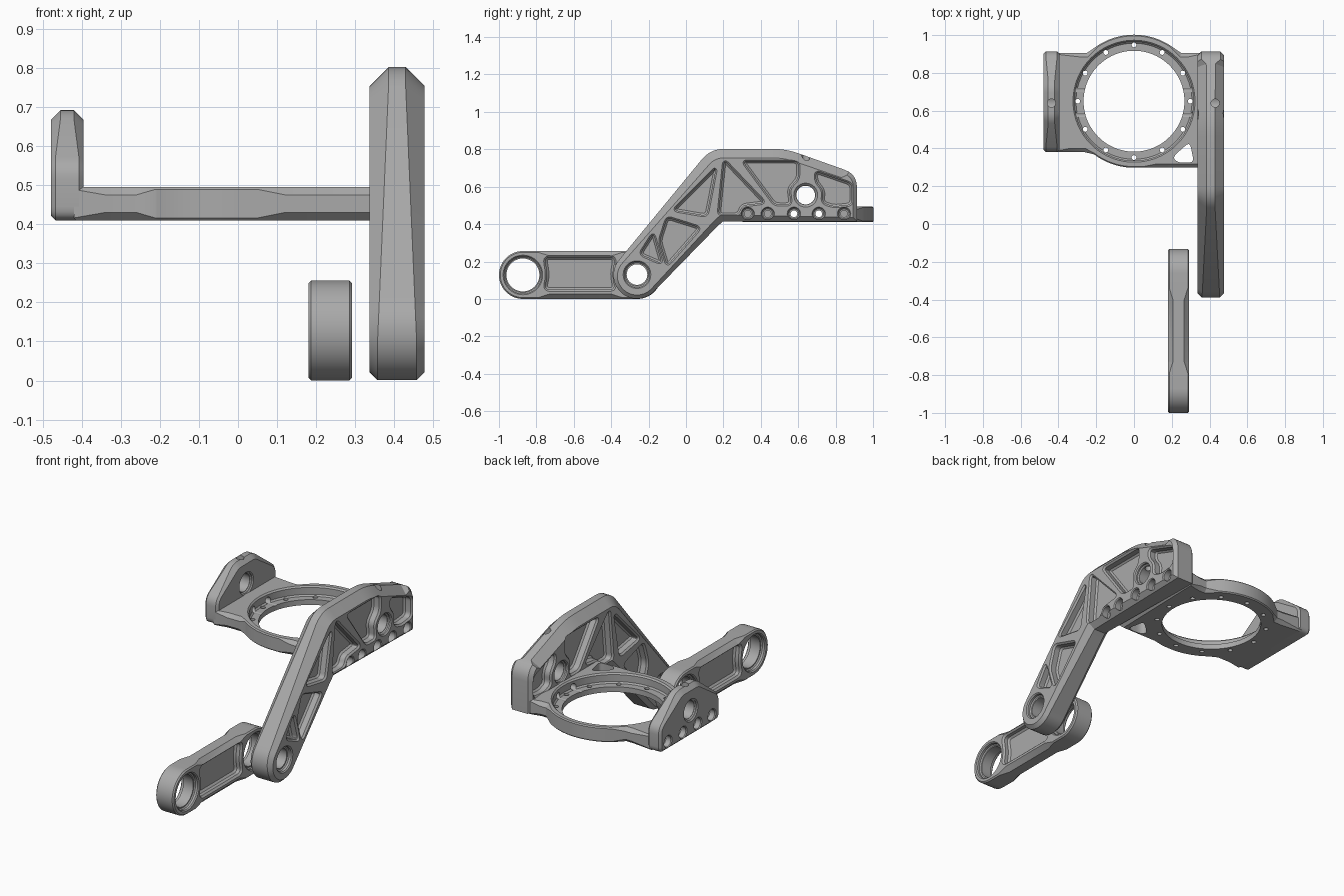
import bpy, bmesh
from math import cos, sin, pi, radians
from mathutils import Vector

if "Cube" in bpy.data.objects:
    bpy.data.objects.remove(bpy.data.objects["Cube"], do_unlink=True)

metal = bpy.data.materials.new("machined grey")
metal.use_nodes = True
GREY = (0.4, 0.4, 0.4, 1)
metal.diffuse_color = GREY
metal.node_tree.nodes["Principled BSDF"].inputs["Base Color"].default_value = GREY


# ---- outline helpers ----
def arc(cx, cy, r, a, b, n=32):
    return [(cx + r * cos(radians(a + (b - a) * i / n)),
             cy + r * sin(radians(a + (b - a) * i / n))) for i in range(n + 1)]


def circle(cx, cy, r, n=32):
    return arc(cx, cy, r, 0, 360, n)[:-1]


def rounded(points, r, n=5):
    """Round every corner of a polygon."""
    out = []
    for i, p in enumerate(points):
        p = Vector(p)
        a, b = Vector(points[i - 1]) - p, Vector(points[(i + 1) % len(points)]) - p
        start = p + a.normalized() * min(r, a.length * 0.45)
        end = p + b.normalized() * min(r, b.length * 0.45)
        for k in range(n + 1):
            t = k / n
            out.append(tuple(start * (1 - t) ** 2 + p * 2 * t * (1 - t) + end * t * t))
    return out


def ccw(pts):
    area = sum(pts[i - 1][0] * p[1] - p[0] * pts[i - 1][1] for i, p in enumerate(pts))
    return pts if area > 0 else pts[::-1]


def inset(pts, dist):
    """Move an outline inward; dist is a number or a function of the point."""
    out = []
    for i, p in enumerate(pts):
        p = Vector(p)
        e1 = (p - Vector(pts[i - 1])).normalized()
        e2 = (Vector(pts[(i + 1) % len(pts)]) - p).normalized()
        n1, n2 = Vector((-e1.y, e1.x)), Vector((-e2.y, e2.x))
        d = dist(*p) if callable(dist) else dist
        out.append(tuple(p + (n1 + n2) * d / max(0.4, 1 + n1.dot(n2))))
    return out


# ---- solid helpers ----
def loft(name, rings, axis):
    """Join rings of (levels, outline) along an axis and cap the ends."""
    bm = bmesh.new()
    loops = []
    for levels, pts in rings:
        loops.append([bm.verts.new((h, u, v) if axis == "x" else (u, v, h))
                      for h, (u, v) in zip(levels, pts)])
    n = len(loops[0])
    for lo, hi in zip(loops, loops[1:]):
        for i in range(n):
            bm.faces.new((lo[i], lo[(i + 1) % n], hi[(i + 1) % n], hi[i]))
    bm.faces.new(loops[0][::-1])
    bm.faces.new(loops[-1])
    bmesh.ops.recalc_face_normals(bm, faces=bm.faces)
    mesh = bpy.data.meshes.new(name)
    bm.to_mesh(mesh)
    bm.free()
    mesh.materials.append(metal)
    ob = bpy.data.objects.new(name, mesh)
    bpy.context.scene.collection.objects.link(ob)
    return ob


def chamfered(name, pts, lo, hi, c, axis):
    """Extruded plate with a chamfer that may vary along the outline."""
    pts = ccw(pts)
    cs = [c(*p) for p in pts]
    small = inset(pts, c)
    return loft(name, [([lo] * len(pts), small), ([lo + d for d in cs], pts),
                       ([hi - d for d in cs], pts), ([hi] * len(pts), small)], axis)


def cut(ob, cutter):
    cutter.hide_render = True
    mod = ob.modifiers.new("cut", "BOOLEAN")
    mod.operation, mod.solver, mod.object = "DIFFERENCE", "EXACT", cutter
    bpy.context.view_layer.objects.active = ob
    bpy.ops.object.modifier_apply(modifier=mod.name)
    bpy.data.objects.remove(cutter, do_unlink=True)


def cut_through(ob, pts, lo, hi, axis):
    n = len(pts)
    cut(ob, loft("cutter", [([lo] * n, pts), ([hi] * n, pts)], axis))


def cut_pocket(ob, pts, face, depth, side, axis="x", lip=0.01):
    """Blind pocket with a filleted floor and a chamfered lip; side points out."""
    pts = ccw(pts)
    steps = [(-depth, lip), (lip - depth, 0), (-lip, 0), (lip, -2 * lip)]
    cut(ob, loft("cutter", [([face + side * h] * len(pts), inset(pts, d))
                            for h, d in steps], axis))


def cut_bore(ob, y, z, r, seat, lo, hi, depth):
    """Cross hole with a shallow seat on both faces."""
    cut_through(ob, circle(y, z, r, 40), lo - 0.1, hi + 0.1, "x")
    for face, side in ((lo, -1), (hi, 1)):
        cut_pocket(ob, circle(y, z, seat, 40), face, depth, side, lip=0.006)


# ---- lower link ----
LO, HI, R = 0.18, 0.292, 0.128
ends = (-0.872, -0.26)
waist = (-0.79, -0.73, -0.40, -0.34)
outline = (arc(ends[0], R, R, 90, 270) + [(y, 0) for y in waist]
           + arc(ends[1], R, R, -90, 90) + [(y, 2 * R) for y in waist[::-1]])
link = chamfered("lower_link", outline, LO, HI,
                 lambda y, z: 0.026 if -0.75 < y < -0.38 else 0.007, "x")
for y in ends:
    cut_bore(link, y, R, 0.088, 0.1, LO, HI, 0.025)
window = rounded([(-0.755, 0.05), (-0.38, 0.05), (-0.395, R), (-0.38, 0.222),
                  (-0.755, 0.222), (-0.74, R)], 0.03)
for face, side in ((LO, -1), (HI, 1)):
    cut_pocket(link, window, face, 0.04, side)

# ---- cranked side arm ----
LO, HI = 0.337, 0.477
PIVOT = (0.64, 0.555)
BOLT_Z = 0.455
top = rounded([(0.914, 0.417), (0.914, 0.667), (0.535, 0.802), (0.132, 0.802),
               (-0.2, 0.41)], 0.07)[6:24]
outline = (arc(-0.262, 0.127, 0.126, 139, 316)
           + [(0.17, 0.39), (0.198, 0.415), (0.24, 0.415), (0.914, 0.415)] + top)


def arm_chamfer(y, z):
    if y > 0.85:
        return 0.02
    return 0.02 + 0.028 * min(1, max(0, (z - 0.1) / 0.65))


arm = chamfered("side_arm", outline, LO, HI, arm_chamfer, "x")
pockets = [
    [(-0.245, 0.24), (-0.175, 0.35), (-0.13, 0.19)],
    [(-0.10, 0.435), (0.075, 0.38), (-0.10, 0.18), (-0.14, 0.31)],
    [(0.16, 0.70), (0.11, 0.445), (-0.065, 0.475)],
    [(0.205, 0.74), (0.42, 0.515), (0.30, 0.50), (0.28, 0.45), (0.175, 0.45)],
    [(0.305, 0.735), (0.60, 0.735), (0.60, 0.645), (0.55, 0.59), (0.56, 0.505),
     (0.475, 0.505)],
    [(0.695, 0.68), (0.885, 0.615), (0.885, 0.505), (0.79, 0.495), (0.73, 0.515),
     (0.735, 0.58), (0.695, 0.63)],
]
for shape in pockets:
    for face, side in ((LO, -1), (HI, 1)):
        cut_pocket(arm, rounded(shape, 0.025), face, 0.05, side, lip=0.009)
cut_bore(arm, -0.262, 0.13, 0.055, 0.068, LO, HI, 0.025)
cut_bore(arm, *PIVOT, 0.05, 0.058, LO, HI, 0.02)
for y in (0.33, 0.437, 0.577, 0.71, 0.845):
    cut_pocket(arm, circle(y, BOLT_Z, 0.031, 24), HI, 0.045, 1, lip=0.005)
    cut_through(arm, circle(y, BOLT_Z, 0.018, 16), LO - 0.1, HI + 0.1, "x")
cut_through(arm, circle(0.43, PIVOT[0], 0.022, 20), PIVOT[1], 1, "z")

# ---- short upright on the other side ----
LO, HI = -0.479, -0.395
outline = rounded([(0.38, 0.41), (0.914, 0.41), (0.914, 0.55), (0.73, 0.692),
                   (0.56, 0.692), (0.38, 0.55)], 0.035)
upright = chamfered("short_upright", outline, LO, HI,
                    lambda y, z: 0.012 + 0.013 * (z > 0.6), "x")
cut_bore(upright, *PIVOT, 0.05, 0.058, LO, HI, 0.015)
for y in (0.45, 0.577, 0.71, 0.845):
    cut_pocket(upright, circle(y, BOLT_Z, 0.031, 24), LO, 0.04, -1, lip=0.005)
    cut_through(upright, circle(y, BOLT_Z, 0.018, 16), LO - 0.1, HI + 0.1, "x")
cut_through(upright, circle(-0.437, PIVOT[0], 0.022, 20), PIVOT[1], 1, "z")

# ---- ring plate joining both sides ----
CY, R = 0.65, 0.352
outline = ([(0.36, 0.298), (0.36, 0.905), (0.29, 0.905), (0.25, 0.905)]
           + arc(0, CY, R, 57, 123) + [(-0.25, 0.905), (-0.29, 0.905), (-0.42, 0.905),
                                       (-0.42, 0.38), (-0.34, 0.38), (-0.26, 0.38)]
           + arc(0, CY, R, 233, 270) + [(0.05, 0.298), (0.12, 0.298), (0.28, 0.298)])


def plate_chamfer(x, y):
    return 0.02 if 0.235 < abs(x) < 0.35 or (x > 0.1 and y < 0.4) else 0.006


plate = chamfered("ring_plate", outline, 0.41, 0.495, plate_chamfer, "z")
cut_through(plate, circle(0, CY, 0.267, 96), 0.3, 0.6, "z")
cut_pocket(plate, circle(0, CY, 0.315, 96), 0.495, 0.055, 1, "z", 0.008)
for i in range(12):
    a = i * pi / 6
    cut_through(plate, circle(0.298 * cos(a), CY + 0.298 * sin(a), 0.013, 12), 0.3, 0.6, "z")
gap = rounded([(0.205, 0.355), (0.295, 0.435), (0.318, 0.325), (0.23, 0.325)], 0.03)
cut_through(plate, gap, 0.3, 0.6, "z")
for y in (0.577, 0.71):
    cut_through(plate, circle(y, BOLT_Z, 0.018, 16), -0.6, 0.6, "x")

# ---- shading ----
bpy.ops.object.select_all(action="DESELECT")
for ob in (link, arm, upright, plate):
    ob.select_set(True)
bpy.context.view_layer.objects.active = arm
bpy.ops.object.shade_smooth_by_angle(angle=radians(28))
